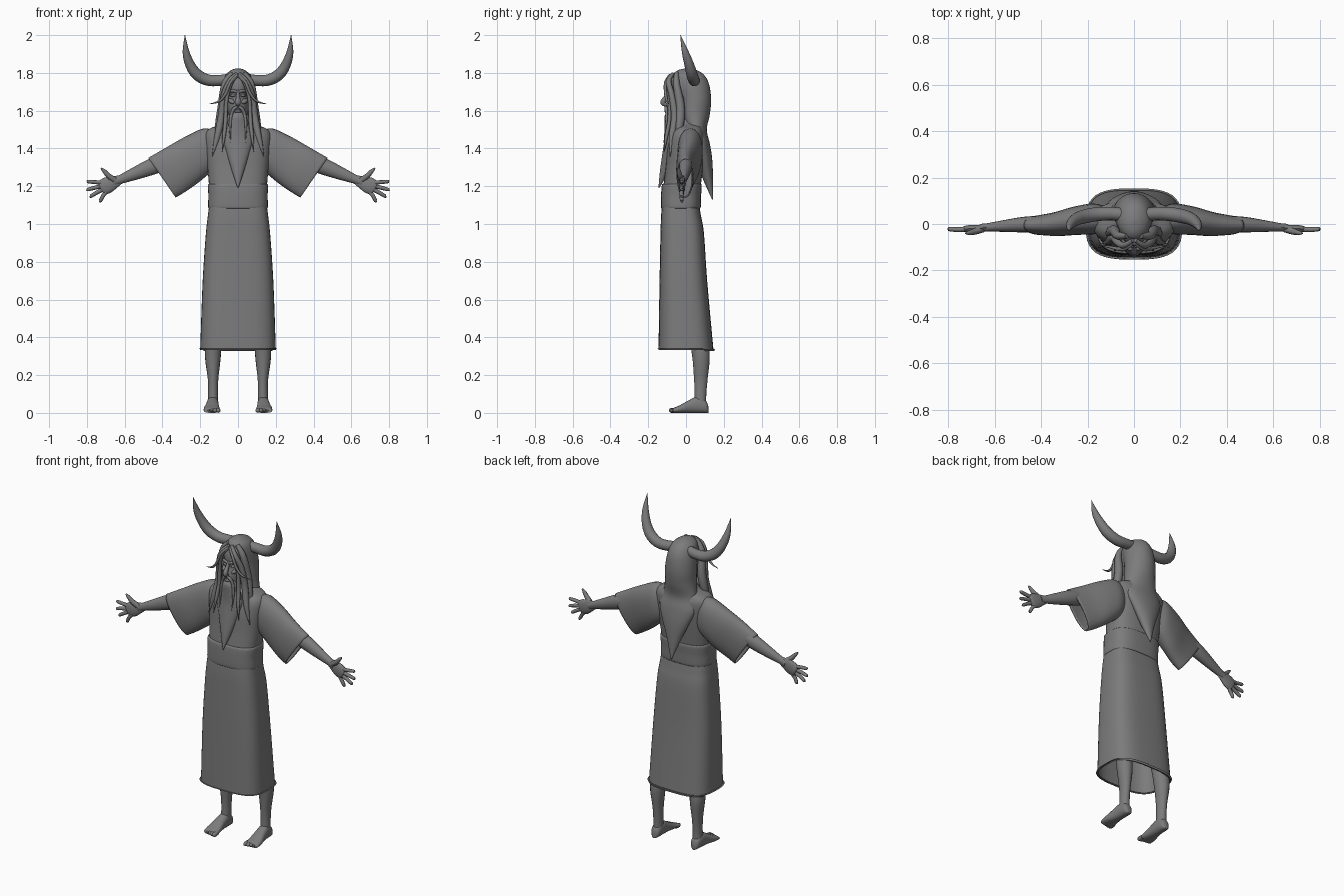
import bpy, bmesh, math
from mathutils import Vector

grey = bpy.data.materials.new("stone grey")
grey.diffuse_color = (0.2, 0.2, 0.2, 1)


def smooth_keys(keys, steps):
    """Catmull-Rom resampling of equal-length number tuples."""
    out = []
    for i in range(len(keys) - 1):
        a, b = keys[max(i - 1, 0)], keys[i]
        c, d = keys[i + 1], keys[min(i + 2, len(keys) - 1)]
        for s in range(steps):
            t = s / steps
            out.append([0.5 * (2 * q + (r - p) * t + (2 * p - 5 * q + 4 * r - w) * t * t
                               + (3 * q - p - 3 * r + w) * t ** 3)
                        for p, q, r, w in zip(a, b, c, d)])
    return out + [list(keys[-1])]


def loft(name, rings, n=24, power=2.0, caps=(True, True), mirror=False, wall=0):
    """Skin rings given as (centre, u axis, v axis)."""
    bm = bmesh.new()
    rows = []
    for c, u, v in rings:
        row = []
        for k in range(n):
            a = 2 * math.pi * k / n
            ca, sa = math.cos(a), math.sin(a)
            e = 2 / power
            row.append(bm.verts.new(c + u * math.copysign(abs(ca) ** e, ca)
                                    + v * math.copysign(abs(sa) ** e, sa)))
        rows.append(row)
    for r0, r1 in zip(rows, rows[1:]):
        for k in range(n):
            bm.faces.new((r0[k], r0[(k + 1) % n], r1[(k + 1) % n], r1[k]))
    if caps[0]:
        bm.faces.new(rows[0][::-1])
    if caps[1]:
        bm.faces.new(rows[-1])
    bmesh.ops.recalc_face_normals(bm, faces=bm.faces)
    me = bpy.data.meshes.new(name)
    bm.to_mesh(me)
    bm.free()
    me.materials.append(grey)
    ob = bpy.data.objects.new(name, me)
    bpy.context.collection.objects.link(ob)
    bpy.ops.object.select_all(action='DESELECT')
    ob.select_set(True)
    bpy.context.view_layer.objects.active = ob
    bpy.ops.object.shade_smooth_by_angle(angle=math.radians(50))
    if wall:
        m = ob.modifiers.new("cloth", 'SOLIDIFY')
        m.thickness, m.offset = wall, -1
    if mirror:
        ob.modifiers.new("mirror", 'MIRROR').use_mirror_merge = False
    return ob


def stack(name, keys, steps=5, **kw):
    """Level rings: (z, x centre, half width, y front, y back)."""
    rings = [(Vector((x, (f + b) / 2, z)), Vector((w, 0, 0)), Vector((0, (b - f) / 2, 0)))
             for z, x, w, f, b in smooth_keys(keys, steps)]
    return loft(name, rings, **kw)


def tube(name, keys, flat=1.0, ref=(0, 1, 0), steps=5, n=12, **kw):
    """Path of (x, y, z, radius); flat scales the radius along ref."""
    pts = smooth_keys(keys, steps)
    rings = []
    for i, p in enumerate(pts):
        t = Vector(pts[min(i + 1, len(pts) - 1)][:3]) - Vector(pts[max(i - 1, 0)][:3])
        u = t.cross(Vector(ref)).normalized()
        v = u.cross(t).normalized()
        rings.append((Vector(p[:3]), u * p[3], v * p[3] * flat))
    return loft(name, rings, n=n, **kw)


# Robe: skirt, sash, chest
stack("skirt", [(0.338, 0, 0.2, -0.145, 0.145), (0.37, 0, 0.199, -0.145, 0.142),
                (0.7, 0, 0.187, -0.14, 0.112), (0.95, 0, 0.17, -0.135, 0.095),
                (1.04, 0, 0.16, -0.132, 0.08), (1.1, 0, 0.152, -0.127, 0.07)],
      n=40, power=3.2, caps=(False, True), wall=0.008)
stack("sash", [(1.083, 0, 0.15, -0.125, 0.07), (1.09, 0, 0.158, -0.132, 0.078),
               (1.15, 0, 0.157, -0.132, 0.08), (1.205, 0, 0.159, -0.128, 0.083),
               (1.213, 0, 0.15, -0.12, 0.075)], n=40, power=2.8)
stack("chest", [(1.2, 0, 0.153, -0.12, 0.078), (1.3, 0, 0.162, -0.108, 0.09),
                (1.4, 0, 0.172, -0.1, 0.1), (1.47, 0, 0.175, -0.085, 0.1),
                (1.505, 0, 0.15, -0.065, 0.09), (1.535, 0, 0.08, -0.045, 0.085),
                (1.6, 0, 0.05, -0.04, 0.07)], n=40, power=2.6)

# Wide sleeves: (top x, top z, bottom x, bottom z, y centre, y half depth)
sleeve = []
for tx, tz, bx, bz, y, d in smooth_keys([
        (0.13, 1.495, 0.12, 1.29, 0.02, 0.055), (0.185, 1.505, 0.16, 1.26, 0.022, 0.066),
        (0.28, 1.462, 0.215, 1.215, 0.015, 0.062), (0.38, 1.405, 0.28, 1.17, 0.0, 0.052),
        (0.475, 1.35, 0.33, 1.14, -0.005, 0.042)], 5):
    sleeve.append((Vector(((tx + bx) / 2, y, (tz + bz) / 2)),
                   Vector(((tx - bx) / 2, 0, (tz - bz) / 2)), Vector((0, d, 0))))
loft("sleeves", sleeve, n=28, power=2.2, caps=(True, False), mirror=True, wall=0.008)

# Arms, palms and fingers
tube("arms", [(0.2, 0.01, 1.41, 0.045), (0.35, 0, 1.345, 0.045), (0.46, -0.002, 1.302, 0.043),
              (0.55, -0.008, 1.265, 0.033), (0.625, -0.014, 1.235, 0.023),
              (0.66, -0.017, 1.222, 0.022)], flat=0.8, n=16, mirror=True)
tube("palms", [(0.615, -0.014, 1.238, 0.02), (0.65, -0.017, 1.224, 0.032),
               (0.69, -0.02, 1.206, 0.043), (0.72, -0.021, 1.192, 0.038),
               (0.728, -0.021, 1.188, 0.024)], flat=0.38, n=16, mirror=True)
fingers = [("index", 0.71, 1.218, 0.8, 1.225), ("middle", 0.715, 1.202, 0.802, 1.182),
           ("ring", 0.71, 1.186, 0.785, 1.147), ("little", 0.697, 1.172, 0.735, 1.122)]
for label, x, z, ex, ez in fingers:
    tube(label + "_fingers", [(x, -0.021, z, 0.011), ((x + ex) / 2, -0.024, (z + ez) / 2, 0.0105),
                              (ex - 0.006, -0.022, ez, 0.009), (ex, -0.022, ez, 0.003)],
         steps=3, n=8, mirror=True)
tube("thumbs", [(0.65, -0.02, 1.23, 0.016), (0.685, -0.032, 1.255, 0.014),
                (0.71, -0.038, 1.282, 0.01), (0.725, -0.04, 1.296, 0.004)], n=8, mirror=True)

# Legs, feet and toes
stack("legs", [(0.03, 0.133, 0.027, 0.042, 0.108), (0.1, 0.132, 0.026, 0.045, 0.108),
               (0.18, 0.132, 0.028, 0.042, 0.115), (0.3, 0.133, 0.042, 0.032, 0.126),
               (0.42, 0.128, 0.042, 0.01, 0.11), (0.6, 0.115, 0.05, -0.03, 0.085),
               (0.9, 0.09, 0.06, -0.06, 0.07)], n=18, mirror=True)
foot = [(Vector((x, y, h / 2)), Vector((w, 0, 0)), Vector((0, 0, h / 2)))
        for y, x, w, h in smooth_keys([
            (0.118, 0.133, 0.012, 0.035), (0.105, 0.133, 0.026, 0.065), (0.06, 0.134, 0.031, 0.085),
            (0.02, 0.136, 0.034, 0.07), (-0.03, 0.139, 0.042, 0.042), (-0.065, 0.138, 0.043, 0.026),
            (-0.07, 0.138, 0.038, 0.015)], 4)]
loft("feet", foot, n=18, power=2.4, mirror=True)
for i in range(5):
    x, r, y = 0.105 + 0.0165 * i, 0.0125 - 0.0011 * i, -0.09 + 0.0035 * i * i / 2
    tube("toes_%d" % (i + 1), [(x, -0.05, 0.014, r), (x, y + 0.01, 0.0125, r), (x, y, 0.011, 0.004)],
         ref=(0, 0, 1), steps=3, n=8, mirror=True)

# Head, nose, brow, eyes, cheeks, lips
stack("head", [(1.53, 0, 0.03, -0.07, 0.05), (1.56, 0, 0.042, -0.095, 0.06),
               (1.62, 0, 0.058, -0.1, 0.09), (1.67, 0, 0.063, -0.09, 0.1),
               (1.73, 0, 0.068, -0.094, 0.1), (1.775, 0, 0.06, -0.08, 0.08),
               (1.805, 0, 0.025, -0.04, 0.05)], n=28)
tube("nose", [(0, -0.085, 1.705, 0.009), (0, -0.102, 1.68, 0.01), (0, -0.12, 1.65, 0.014),
              (0, -0.118, 1.637, 0.013), (0, -0.1, 1.63, 0.008)], ref=(1, 0, 0), n=12)
tube("brows", [(0.005, -0.094, 1.698, 0.007), (0.025, -0.092, 1.705, 0.008),
               (0.045, -0.072, 1.697, 0.007), (0.055, -0.055, 1.682, 0.002)], n=8, mirror=True)
tube("eyes", [(0.012, -0.088, 1.679, 0.002), (0.027, -0.084, 1.681, 0.008),
              (0.044, -0.07, 1.679, 0.002)], n=8, mirror=True)
tube("cheeks", [(0.02, -0.09, 1.64, 0.006), (0.035, -0.08, 1.65, 0.013),
                (0.052, -0.055, 1.66, 0.006)], n=10, mirror=True)
tube("lips", [(-0.025, -0.09, 1.594, 0.002), (0, -0.107, 1.598, 0.008),
              (0.025, -0.09, 1.594, 0.002)], n=8)

# Moustache and long pointed beard
tube("moustache", [(0.002, -0.106, 1.62, 0.006), (0.02, -0.106, 1.612, 0.009),
                   (0.035, -0.1, 1.58, 0.009), (0.042, -0.105, 1.52, 0.007),
                   (0.04, -0.118, 1.43, 0.001)], n=8, mirror=True)
stack("beard", [(1.595, 0, 0.03, -0.098, -0.06), (1.57, 0, 0.045, -0.114, -0.04),
                (1.52, 0, 0.062, -0.113, -0.03), (1.46, 0, 0.085, -0.113, -0.04),
                (1.38, 0, 0.062, -0.124, -0.06), (1.28, 0, 0.032, -0.138, -0.09),
                (1.19, 0, 0.002, -0.146, -0.142)], n=24)

# Hair: cap over the skull falling to a point down the back
stack("hair", [(1.824, 0, 0.008, 0.0, 0.02), (1.815, 0, 0.035, -0.04, 0.055),
               (1.79, 0, 0.064, -0.065, 0.095), (1.74, 0, 0.08, -0.06, 0.122),
               (1.66, 0, 0.088, -0.035, 0.133), (1.58, 0, 0.092, -0.03, 0.126),
               (1.5, 0, 0.105, 0.0, 0.11), (1.43, 0, 0.118, 0.03, 0.125),
               (1.35, 0, 0.088, 0.06, 0.138), (1.25, 0, 0.045, 0.085, 0.143),
               (1.13, 0, 0.002, 0.138, 0.144)], n=32)
strands = {
    "side_locks": [(0.006, -0.07, 1.795, 0.01), (0.045, -0.092, 1.755, 0.014),
                   (0.075, -0.075, 1.68, 0.016), (0.088, -0.06, 1.57, 0.019),
                   (0.11, -0.075, 1.46, 0.016), (0.138, -0.085, 1.355, 0.001)],
    "temple_locks": [(0.03, -0.05, 1.8, 0.012), (0.07, -0.05, 1.74, 0.018),
                     (0.084, -0.03, 1.62, 0.024), (0.1, -0.035, 1.52, 0.022),
                     (0.125, -0.055, 1.42, 0.001)],
    "front_locks": [(0.003, -0.082, 1.785, 0.007), (0.035, -0.1, 1.745, 0.009),
                    (0.06, -0.088, 1.66, 0.01), (0.066, -0.088, 1.55, 0.011),
                    (0.075, -0.105, 1.46, 0.009), (0.085, -0.115, 1.38, 0.001)],
    "curled_wisps": [(0.004, -0.085, 1.79, 0.007), (0.04, -0.108, 1.75, 0.008),
                     (0.066, -0.108, 1.69, 0.008), (0.1, -0.1, 1.65, 0.006),
                     (0.152, -0.09, 1.635, 0.001)],
}
for label, keys in strands.items():
    tube(label, keys, n=8, mirror=True)

# Horns
tube("horns", [(0.045, 0.04, 1.768, 0.028), (0.1, 0.045, 1.76, 0.029), (0.16, 0.042, 1.762, 0.03),
               (0.215, 0.032, 1.79, 0.03), (0.252, 0.018, 1.84, 0.026), (0.275, -0.004, 1.91, 0.018),
               (0.281, -0.03, 2.0, 0.001)], steps=6, n=16, mirror=True)
